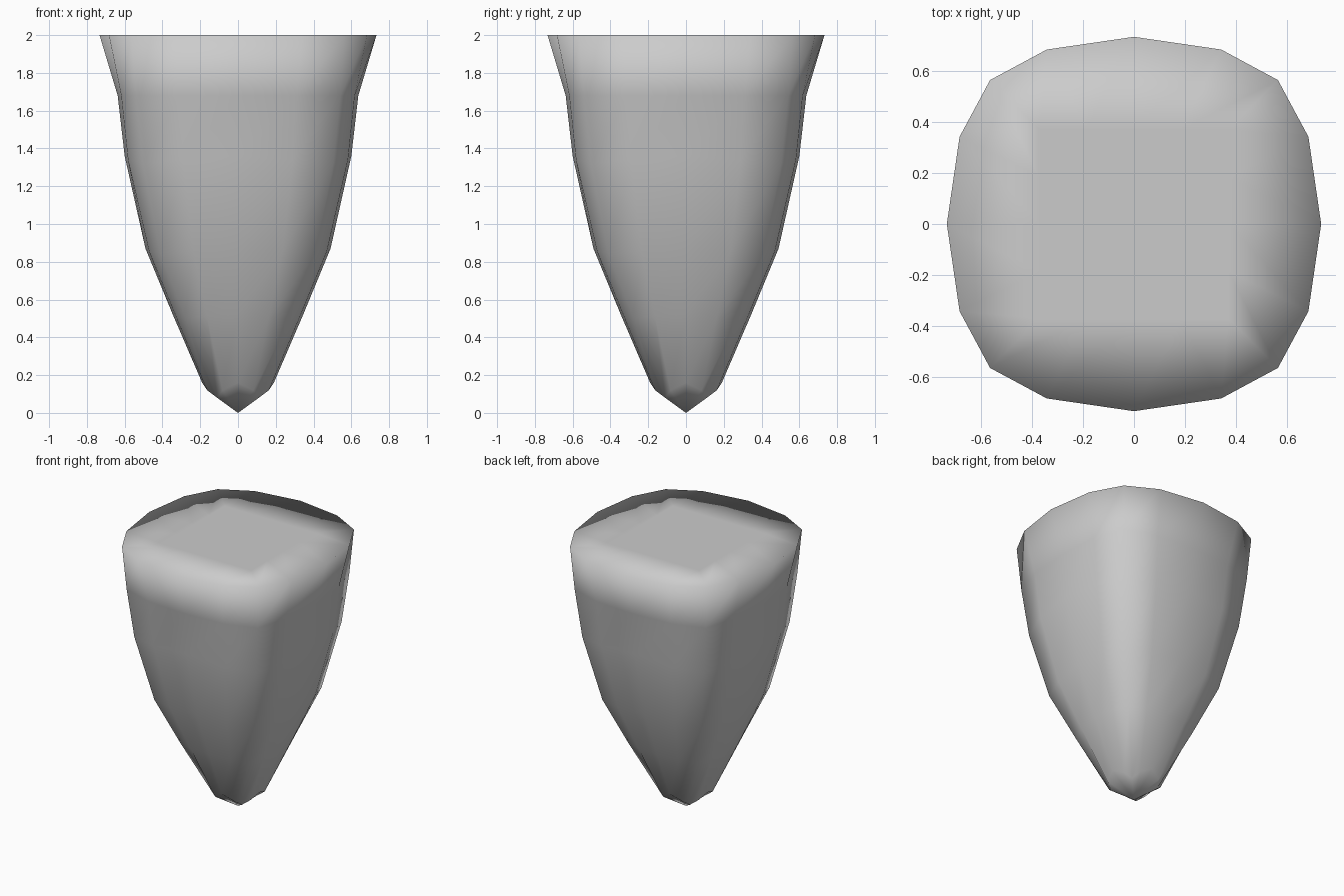
import bpy, bmesh

if "Cube" in bpy.data.objects:
    bpy.data.objects.remove(bpy.data.objects["Cube"])

# ring profile: height, half width, shoulder factor, corner factor, corner drop
RINGS = [
    (0.16, 0.19, 0.86, 0.58, 0.08),
    (0.52, 0.345, 0.95, 0.81, 0.02),
    (0.87, 0.49, 0.96, 0.83, 0.03),
    (1.36, 0.60, 0.97, 0.84, 0.04),
    (1.68, 0.637, 0.97, 0.85, 0.0),
    (2.00, 0.733, 0.932, 0.769, 0.0),   # rim
    (2.00, 0.37, 1.0, 1.0, 0.0),        # flat square inside the cap
]


def ring_points(z, r, shoulder, corner, drop):
    """Sixteen points of a rounded square."""
    s, c = r * shoulder, r * corner
    quarter = [(r, 0, z), (s, s * 0.5, z - drop / 2),
               (c, c, z - drop), (s * 0.5, s, z - drop / 2)]
    points = []
    for _ in range(4):
        points += quarter
        quarter = [(-y, x, h) for x, y, h in quarter]
    return points


bm = bmesh.new()
rings = [[bm.verts.new(p) for p in ring_points(*row)] for row in RINGS]

# tapered body and outer part of the cap
for low, high in zip(rings, rings[1:]):
    for i in range(16):
        j = (i + 1) % 16
        bm.faces.new((low[i], low[j], high[j], high[i]))

# pointed tip
tip = bm.verts.new((0, 0, 0))
for i in range(16):
    bm.faces.new((tip, rings[0][(i + 1) % 16], rings[0][i]))

# flat centre of the cap
bm.faces.new(rings[-1])

bmesh.ops.recalc_face_normals(bm, faces=bm.faces)
for f in bm.faces:
    f.smooth = True

mesh = bpy.data.meshes.new("tapered_peg")
bm.to_mesh(mesh)
bm.free()
peg = bpy.data.objects.new("tapered_peg", mesh)
bpy.context.collection.objects.link(peg)
